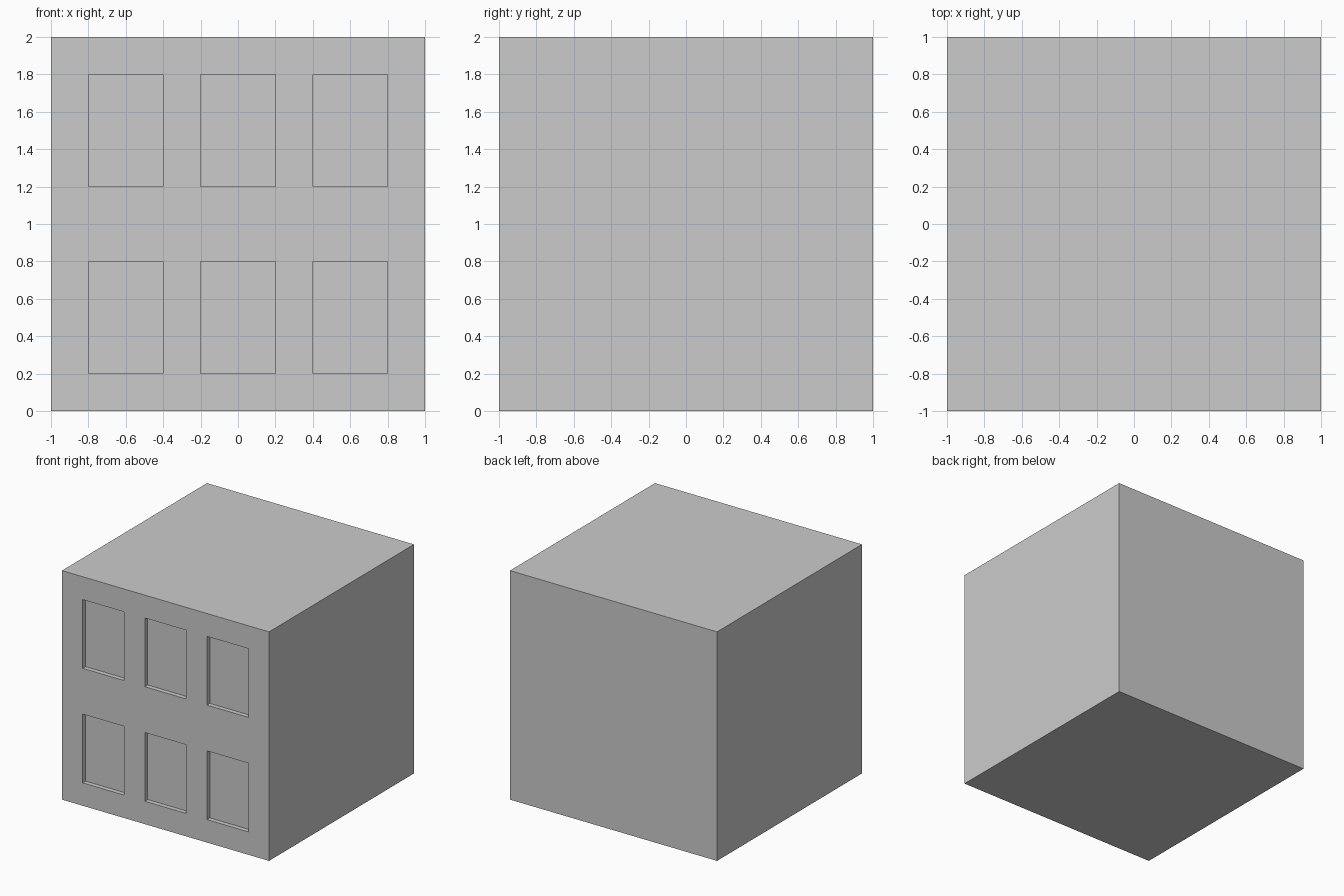
import bpy, bmesh
from mathutils import Matrix, Vector

if "Cube" in bpy.data.objects:
    bpy.data.objects.remove(bpy.data.objects["Cube"])

DEPTH = 0.04  # window recess depth


def add_box(bm, centre, size):
    bmesh.ops.create_cube(bm, size=1, matrix=Matrix.Translation(centre) @ Matrix.Diagonal((*size, 1)))


def make_object(name, boxes):
    bm = bmesh.new()
    for centre, size in boxes:
        add_box(bm, Vector(centre), size)
    mesh = bpy.data.meshes.new(name)
    bm.to_mesh(mesh)
    bm.free()
    obj = bpy.data.objects.new(name, mesh)
    bpy.context.collection.objects.link(obj)
    return obj


# Building block
building = make_object("building_block", [((0, 0, 1), (2, 2, 2))])

# Window recesses: three columns, two floors, on the front only
cutter = make_object("window_cutter", [((x, -1, z), (0.4, 2 * DEPTH, 0.6))
                                       for x in (-0.6, 0, 0.6) for z in (0.5, 1.5)])
cutter.hide_render = True

cut = building.modifiers.new("windows", 'BOOLEAN')
cut.operation = 'DIFFERENCE'
cut.solver = 'EXACT'
cut.object = cutter

# Apply the cut and drop the cutter
bpy.context.view_layer.objects.active = building
building.select_set(True)
bpy.ops.object.modifier_apply(modifier=cut.name)
bpy.data.objects.remove(cutter)
